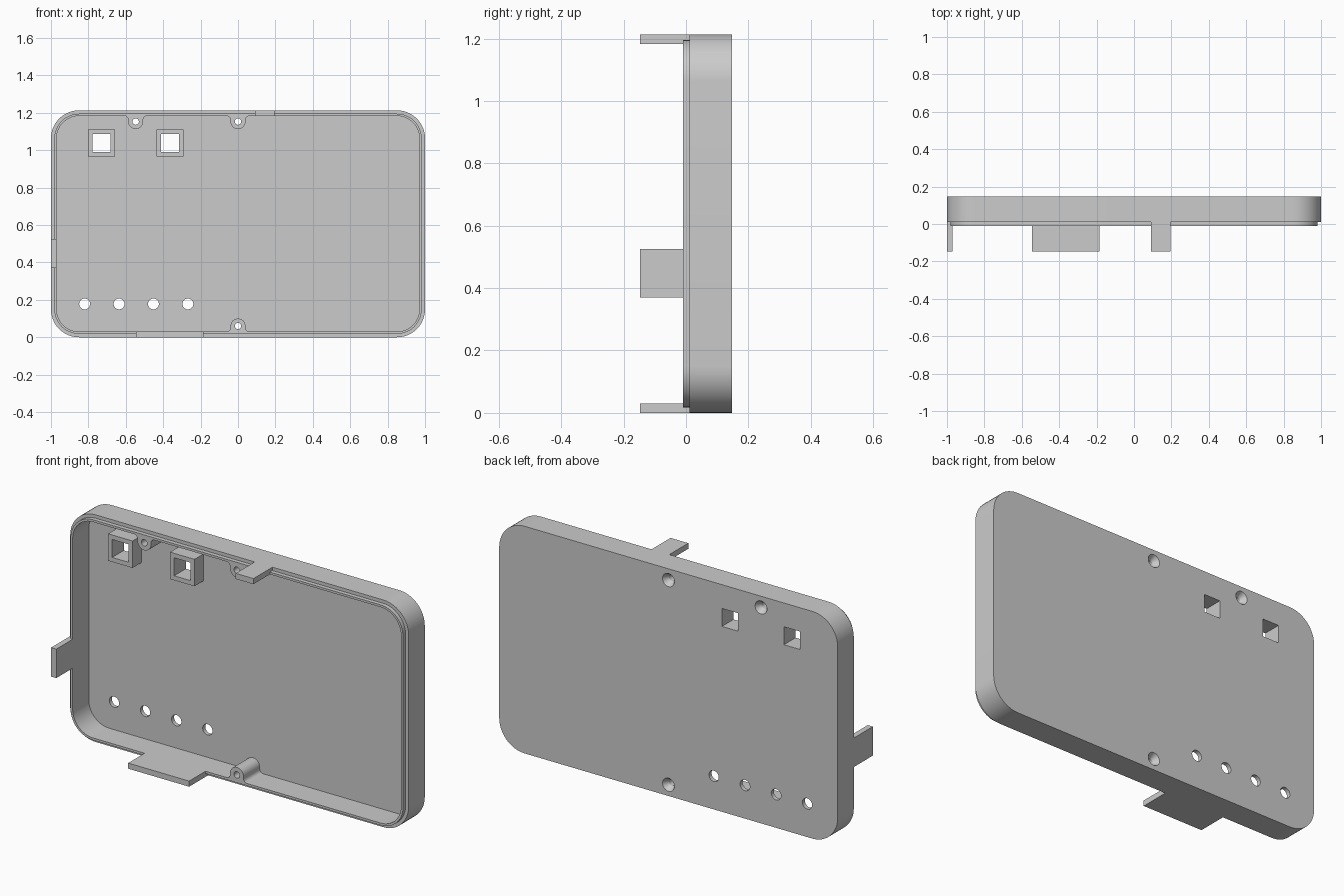
import bpy, bmesh, math

if "Cube" in bpy.data.objects:
    bpy.data.objects.remove(bpy.data.objects["Cube"])

W, H = 2.0, 1.213              # case width and height
BACK, STEP, RIM, FLOOR = 0.148, 0.012, -0.010, 0.126   # depths along y
TAB = -0.148
WALL = 0.03

grey = bpy.data.materials.new("grey plastic")
grey.diffuse_color = (0.6, 0.6, 0.6, 1)
grey.use_nodes = True
grey.node_tree.nodes["Principled BSDF"].inputs["Base Color"].default_value = grey.diffuse_color


def loft(name, rings):
    """Closed solid through (outline, y) rings; outlines are x, z points."""
    bm = bmesh.new()
    loops = [[bm.verts.new((x, y, z)) for x, z in pts] for pts, y in rings]
    n = len(loops[0])
    for a, b in zip(loops, loops[1:]):
        for i in range(n):
            j = (i + 1) % n
            bm.faces.new((a[i], a[j], b[j], b[i]))
    bm.faces.new(loops[0])
    bm.faces.new(loops[-1])
    bmesh.ops.recalc_face_normals(bm, faces=bm.faces)
    me = bpy.data.meshes.new(name)
    bm.to_mesh(me)
    bm.free()
    me.materials.append(grey)
    ob = bpy.data.objects.new(name, me)
    bpy.context.collection.objects.link(ob)
    return ob


def arc(cx, cz, r, a0, a1, n):
    return [(cx + r * math.cos(math.radians(a0 + (a1 - a0) * i / n)),
             cz + r * math.sin(math.radians(a0 + (a1 - a0) * i / n)))
            for i in range(n + 1)]


def rounded(inset, radius=0.15):
    r, x, z = radius - inset, W / 2 - radius, radius
    return (arc(x, H - z, r, 0, 90, 12) + arc(-x, H - z, r, 90, 180, 12)
            + arc(-x, z, r, 180, 270, 12) + arc(x, z, r, 270, 360, 12))


def rect(x0, x1, z0, z1):
    return [(x0, z0), (x1, z0), (x1, z1), (x0, z1)]


def circle(x, z, r, n=32):
    return arc(x, z, r, 0, 360, n)[:-1]


def activate(ob):
    bpy.ops.object.select_all(action='DESELECT')
    ob.select_set(True)
    bpy.context.view_layer.objects.active = ob


def cut(ob, cutters):
    activate(ob)
    for c in cutters:
        m = ob.modifiers.new("cut", 'BOOLEAN')
        m.operation, m.solver, m.object = 'DIFFERENCE', 'EXACT', c
        bpy.ops.object.modifier_apply(modifier=m.name)


# Tray with outer wall, stepped rim and recessed floor
case = loft("case_tray", [
    (rounded(0), BACK), (rounded(0), STEP),
    (rounded(0.018), STEP), (rounded(0.018), RIM),
    (rounded(WALL), RIM), (rounded(WALL), FLOOR)])
parts, cutters = [case], []

# Screw bosses flared into the wall, with countersunk bores
flare = (arc(0.06, 0.05, 0.02, 270, 180, 6)
         + arc(0, 0.06, 0.04, -8, 188, 20)
         + arc(-0.06, 0.05, 0.02, 0, -90, 6))
for i, (bx, top) in enumerate([(-0.547, True), (0, True), (0, False)]):
    pts = [(bx + x, H - z if top else z) for x, z in flare]
    boss = loft(f"screw_boss_{i + 1}", [(pts, RIM), (pts, FLOOR)])
    z = H - 0.06 if top else 0.06
    bore = loft(f"bore_cutter_{i + 1}", [
        (circle(bx, z, r), y) for r, y in
        ((0.017, -0.05), (0.017, 0.118), (0.035, BACK), (0.036, 0.16))])
    cut(boss, [bore])
    parts.append(boss)
    cutters.append(bore)

# Square socket tubes open through the floor
for i, sx in enumerate((-0.73, -0.364)):
    o, h, z = 0.072, 0.048, 1.038
    outer = rect(sx - o, sx + o, z - o, z + o)
    inner = rect(sx - h, sx + h, z - h, z + h)
    tube = loft(f"square_socket_{i + 1}", [(outer, 0.05), (outer, FLOOR)])
    hole = loft(f"socket_cutter_{i + 1}", [(inner, 0.0), (inner, 0.2)])
    cut(tube, [hole])
    parts.append(tube)
    cutters.append(hole)

# Row of round holes in the floor
for i in range(4):
    ring = circle(-0.82 + 0.184 * i, 0.178, 0.029)
    cutters.append(loft(f"round_cutter_{i + 1}", [(ring, 0.08), (ring, 0.2)]))

cut(case, cutters)

# Tabs reaching forward from the top, bottom and left walls
for name, box in (("top_tab", rect(0.09, 0.195, H - WALL, H)),
                  ("bottom_tab", rect(-0.545, -0.185, 0, WALL)),
                  ("left_tab", rect(-1, -1 + WALL, 0.37, 0.525))):
    parts.append(loft(name, [(box, TAB), (box, STEP)]))

for c in cutters:
    bpy.data.objects.remove(c, do_unlink=True)
for p in parts:
    activate(p)
    bpy.ops.object.shade_smooth_by_angle(angle=math.radians(30))
